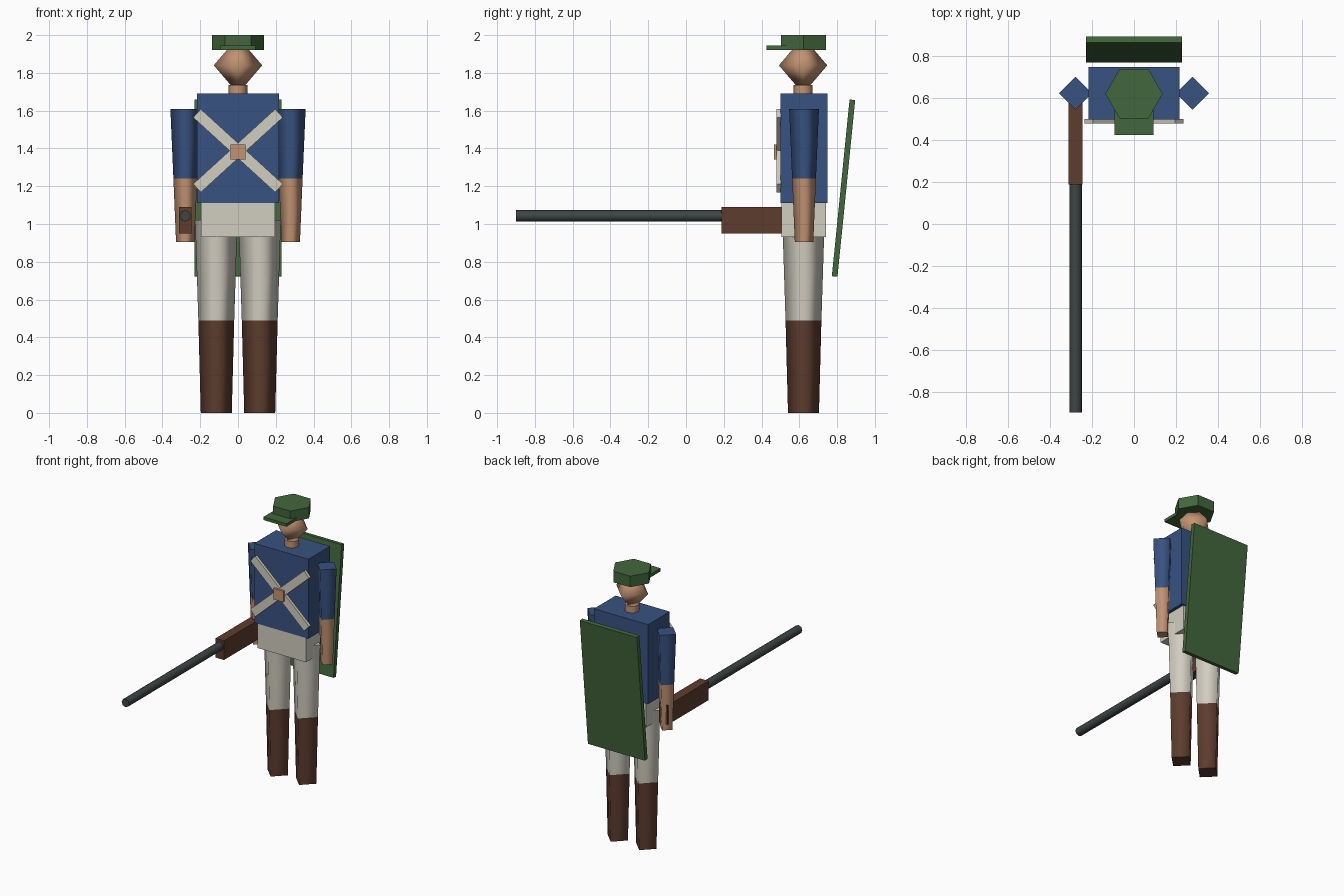
import bpy, bmesh, math
from mathutils import Matrix, Vector

old = bpy.data.objects.get("Cube")
if old:
    bpy.data.objects.remove(old, do_unlink=True)


def material(name, rgb):
    m = bpy.data.materials.new(name)
    m.use_nodes = True
    m.diffuse_color = (*rgb, 1)
    m.node_tree.nodes["Principled BSDF"].inputs["Base Color"].default_value = (*rgb, 1)
    return m


BLUE = material("coat blue", (0.04, 0.085, 0.22))
GREEN = material("field green", (0.055, 0.135, 0.045))
SKIN = material("skin", (0.54, 0.29, 0.17))
WHITE = material("off white", (0.64, 0.61, 0.53))
BROWN = material("leather brown", (0.11, 0.045, 0.027))
METAL = material("gun metal", (0.047, 0.06, 0.06))

MID_Y = 0.625


def finish(name, bm, mat, matrix):
    bmesh.ops.recalc_face_normals(bm, faces=bm.faces)
    mesh = bpy.data.meshes.new(name)
    bm.to_mesh(mesh)
    bm.free()
    mesh.materials.append(mat)
    ob = bpy.data.objects.new(name, mesh)
    ob.matrix_world = matrix
    bpy.context.collection.objects.link(ob)
    return ob


def box(name, mat, centre, size, rot=Matrix()):
    bm = bmesh.new()
    bmesh.ops.create_cube(bm, size=1)
    bmesh.ops.scale(bm, vec=size, verts=bm.verts)
    return finish(name, bm, mat, Matrix.Translation(centre) @ rot)


def lathe(name, mat, sides, profile, centre, rot=Matrix(), smooth=True):
    """Sweep (radius, height) points around z, closing open ends with flat caps."""
    bm = bmesh.new()
    rings = []
    for r, z in profile:
        angles = [math.tau * i / sides for i in range(sides)]
        rings.append([bm.verts.new((r * math.cos(a), r * math.sin(a), z)) for a in angles])
    for low, high in zip(rings, rings[1:]):
        for i in range(sides):
            j = (i + 1) % sides
            bm.faces.new((low[i], low[j], high[j], high[i])).smooth = smooth
    for (r, z), ring in zip((profile[0], profile[-1]), (rings[0], rings[-1])):
        if r > 0:
            cap = bm.faces.new(ring)
            for e in cap.edges:
                e.smooth = False
    bmesh.ops.remove_doubles(bm, verts=bm.verts, dist=1e-5)
    return finish(name, bm, mat, Matrix.Translation(centre) @ rot)


# Body
box("torso", BLUE, (0, MID_Y, 1.4), (0.436, 0.25, 0.58))
box("hips", WHITE, (0, MID_Y - 0.002, 1.02), (0.39, 0.235, 0.18))

# Limbs: four-sided tapered prisms, corners to the front and sides
for side, x in (("right", -1), ("left", 1)):
    leg = (0.115 * x, 0.622, 0)
    lathe(side + "_trouser_leg", WHITE, 4, [(0.095, 0.49), (0.112, 1.02)], leg)
    lathe(side + "_boot", BROWN, 4, [(0.082, 0), (0.095, 0.49)], leg)
    arm = (0.279 * x, MID_Y, 0)
    lathe(side + "_sleeve", BLUE, 4, [(0.063, 1.24), (0.079, 1.61)], arm)
    lathe(side + "_forearm", SKIN, 4, [(0.049, 0.905), (0.063, 1.24)], arm)

# Head and cap
lathe("neck", SKIN, 8, [(0.05, 1.69), (0.05, 1.737)], (0, 0.62, 0))
lathe("head", SKIN, 4, [(0, 1.69), (0.128, 1.84), (0, 1.99)], (0, 0.62, 0))
lathe("cap", GREEN, 6, [(0.137, 1.92), (0.137, 2.0)], (0, 0.622, 0), smooth=False)
box("cap_peak", GREEN, (0, 0.515, 1.933), (0.186, 0.18, 0.022))

# Crossed straps with a square buckle
for name, sign in (("strap_falling", 1), ("strap_rising", -1)):
    tilt = Matrix.Rotation(sign * math.radians(42.4), 4, "Y")
    box(name, WHITE, (0, 0.491, 1.388), (0.588, 0.022, 0.06), tilt)
box("buckle", SKIN, (0, 0.485, 1.382), (0.08, 0.04, 0.08))

# Leaning back panel
box("back_panel", GREEN, (0, 0.834, 1.19), (0.46, 0.03, 0.94),
    Matrix.Rotation(-0.1, 4, "X"))

# Rifle held in the right hand
box("rifle_stock", BROWN, (-0.279, 0.424, 1.02), (0.068, 0.472, 0.14))
lathe("rifle_barrel", METAL, 8, [(0.03, 0), (0.03, 1.1)], (-0.279, 0.2, 1.043),
      Matrix.Rotation(math.radians(90), 4, "X"))
